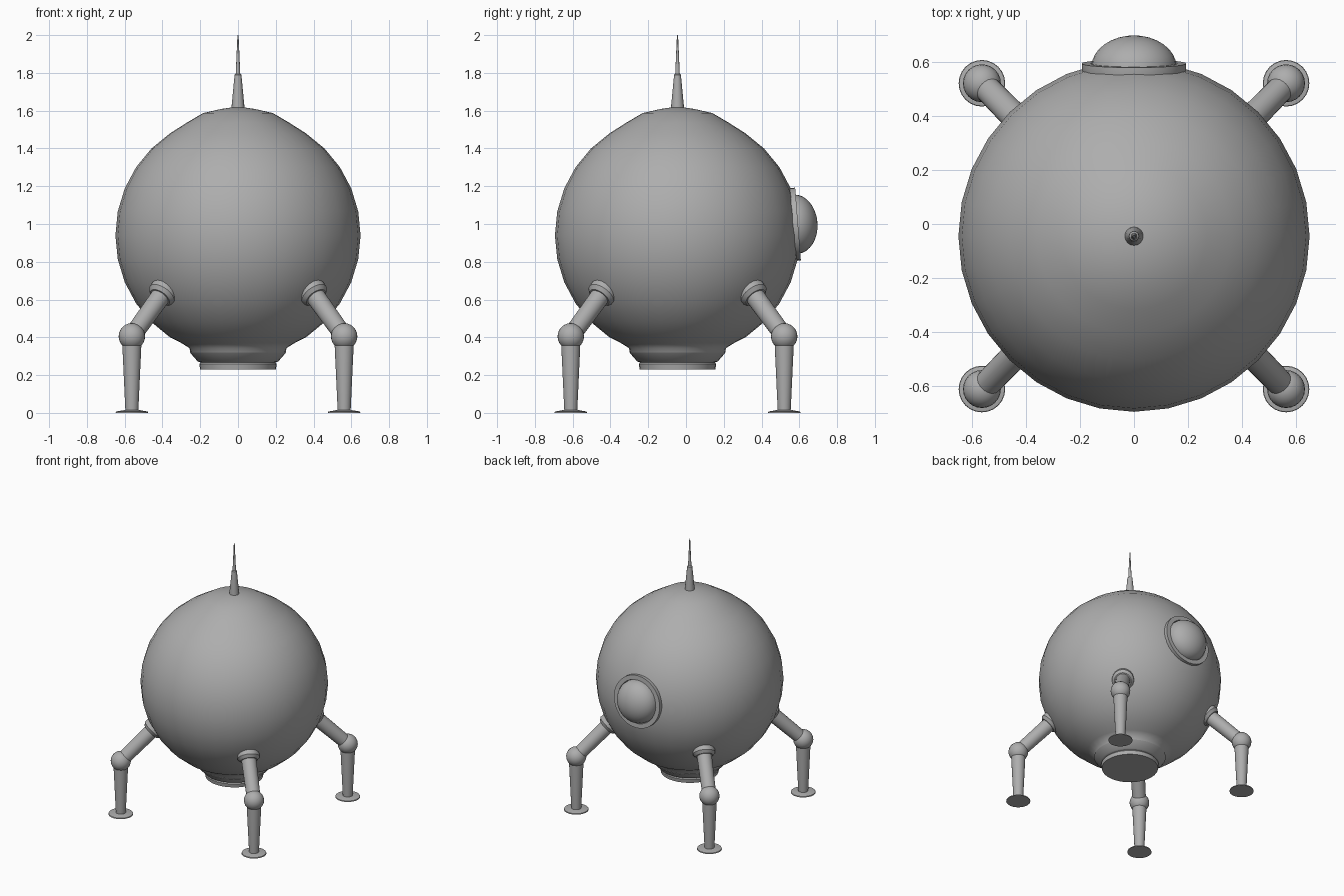
import bpy, bmesh, math
from mathutils import Vector, Matrix

if "Cube" in bpy.data.objects:
    bpy.data.objects.remove(bpy.data.objects["Cube"])

CY = -0.045                      # y of the body axis
CZ, R = 0.94, 0.649              # body sphere height and radius

grey = bpy.data.materials.new("dark_grey")
grey.diffuse_color = (0.42, 0.42, 0.42, 1)
grey.use_nodes = True
grey.node_tree.nodes["Principled BSDF"].inputs["Base Color"].default_value = grey.diffuse_color


def lathe(name, profile, origin, axis=(0, 0, 1), seg=32, angle=35):
    """Spin a (radius, height) profile about an axis through origin."""
    bm = bmesh.new()
    rings = []
    for r, h in profile:
        if r < 1e-6:
            rings.append([bm.verts.new((0, 0, h))])
        else:
            rings.append([bm.verts.new((r * math.cos(2 * math.pi * i / seg),
                                        r * math.sin(2 * math.pi * i / seg), h))
                          for i in range(seg)])
    for a, b in zip(rings, rings[1:]):
        for i in range(seg):
            j = (i + 1) % seg
            quad = [a[i % len(a)], a[j % len(a)], b[j % len(b)], b[i % len(b)]]
            bm.faces.new(list(dict.fromkeys(quad)))
    bmesh.ops.recalc_face_normals(bm, faces=bm.faces)
    rot = Vector(axis).to_track_quat('Z', 'Y').to_matrix().to_4x4()
    bm.transform(Matrix.Translation(origin) @ rot)
    me = bpy.data.meshes.new(name)
    bm.to_mesh(me)
    bm.free()
    me.materials.append(grey)
    ob = bpy.data.objects.new(name, me)
    bpy.context.collection.objects.link(ob)
    bpy.ops.object.select_all(action='DESELECT')
    ob.select_set(True)
    bpy.context.view_layer.objects.active = ob
    bpy.ops.object.shade_smooth_by_angle(angle=math.radians(angle))
    return ob


def arc(r, a0, a1, n, h=0.0, squash=1.0):
    """Profile points on an arc, angles measured up from the equator."""
    pts = []
    for i in range(n + 1):
        a = math.radians(a0 + (a1 - a0) * i / n)
        pts.append((max(0.0, r * math.cos(a)), h + squash * r * math.sin(a)))
    return pts


# Round body with flared neck, lower nozzle and raised cap
body = [(0, 0.23), (0.2, 0.23), (0.205, 0.258), (0.196, 0.268),
        (0.212, 0.276), (0.252, 0.32), (0.257, 0.343), (0.3, 0.37)]
body += arc(R, -56.25, 56.25, 10, CZ)
body += [(0.27, 1.537), (0.185, 1.587), (0.09, 1.609), (0, 1.622)]
lathe("body", body, (0, CY, 0), angle=50)

# Neck collar band and bottom rim
lathe("neck_band", [(0.2, 0.268), (0.213, 0.272), (0.255, 0.32), (0.2, 0.322)],
      (0, CY, 0))

# Antenna spike
lathe("antenna", [(0, 1.6), (0.035, 1.6), (0.034, 1.622), (0.018, 1.79),
                  (0.012, 1.795), (0.003, 2.0), (0, 2.0)], (0, CY, 0), seg=16)

# Porthole on the back, tilted to follow the body
tilt = math.radians(4.5)
out = Vector((0, math.cos(tilt), math.sin(tilt)))
port = Vector((0, 0.593, 1.0))
lathe("porthole_frame", [(0.155, -0.03), (0.185, -0.06), (0.193, -0.026),
                         (0.193, 0), (0.16, 0), (0.155, -0.03)], port, out)
lathe("porthole_dome", [(0, -0.03), (0.157, -0.03)]
      + arc(0.157, 0, 90, 8, -0.012, 0.735), port, out)

# Four jointed legs
for sx, side in ((-1, "left"), (1, "right")):
    for sy, end in ((-1, "front"), (1, "back")):
        tag = f"{end}_{side}"
        knee = Vector((sx * 0.562, CY + sy * 0.565, 0.405))
        hip = Vector((sx * 0.40, CY + sy * 0.40, 0.63))
        foot = Vector((knee.x, knee.y, 0))
        d = (knee - hip).normalized()
        length = (knee - hip).length
        lathe("hip_collar_" + tag, [(0, -0.05), (0.078, -0.05), (0.078, 0.008),
                                    (0.06, 0.028), (0, 0.028)], hip, d, 24)
        lathe("upper_leg_" + tag, [(0, -0.06), (0.053, -0.06), (0.048, length),
                                   (0, length)], hip, d, 24)
        lathe("knee_" + tag, arc(0.07, -90, 90, 12), knee, seg=24)
        lathe("lower_leg_" + tag, [(0, 0.005), (0.034, 0.005), (0.05, 0.35),
                                   (0.05, 0.38), (0, 0.38)], foot, seg=24)
        lathe("foot_" + tag, [(0, 0), (0.086, 0), (0.084, 0.007),
                              (0.045, 0.014), (0, 0.014)], foot, seg=24)
